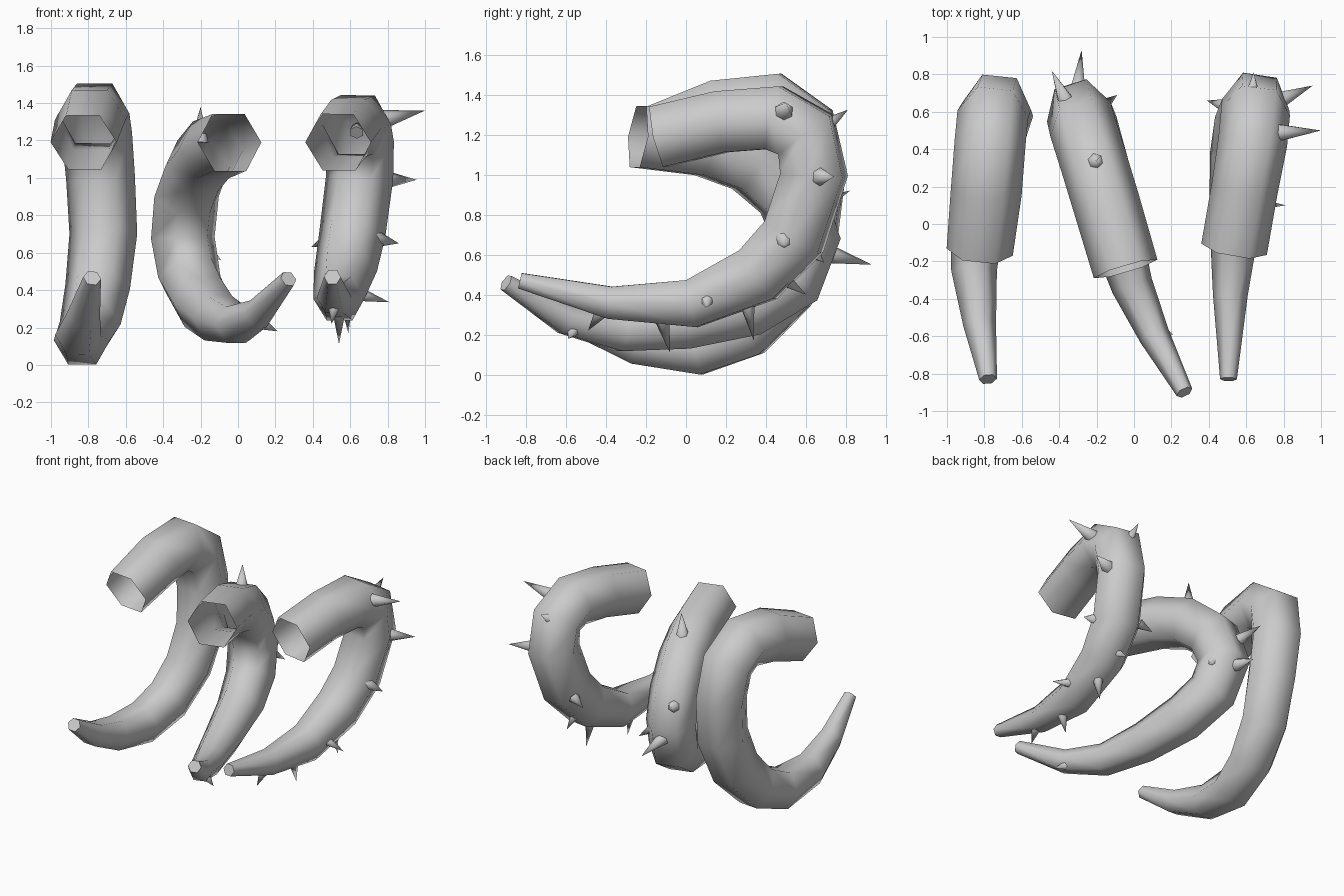
import bpy, bmesh, math
from mathutils import Vector

if "Cube" in bpy.data.objects:
    bpy.data.objects.remove(bpy.data.objects["Cube"])

SIDES = 6


def finish(bm, name, angle):
    bmesh.ops.recalc_face_normals(bm, faces=bm.faces[:])
    me = bpy.data.meshes.new(name)
    bm.to_mesh(me)
    bm.free()
    ob = bpy.data.objects.new(name, me)
    bpy.context.collection.objects.link(ob)
    bpy.ops.object.select_all(action='DESELECT')
    ob.select_set(True)
    bpy.context.view_layer.objects.active = ob
    bpy.ops.object.shade_smooth_by_angle(angle=math.radians(angle))
    return ob


def tentacle(name, path, lateral):
    """Six-sided tapering tube through (x, y, z, radius) points, open at the thick end."""
    bm = bmesh.new()
    pts = [Vector(p[:3]) for p in path]
    side = Vector(lateral).normalized()
    rings = []
    for i, c in enumerate(pts):
        a, b = pts[max(i - 1, 0)], pts[min(i + 1, len(pts) - 1)]
        t = (b - a).normalized()
        if 0 < i < len(pts) - 1:
            t = ((c - a).normalized() + (b - c).normalized()).normalized()
        u = (side - t * side.dot(t)).normalized()
        v = t.cross(u)
        r = path[i][3]
        rings.append([bm.verts.new(c + r * (u * math.cos(k * math.tau / SIDES)
                                            + v * math.sin(k * math.tau / SIDES)))
                      for k in range(SIDES)])
    for p, q in zip(rings, rings[1:]):
        for k in range(SIDES):
            j = (k + 1) % SIDES
            bm.faces.new((p[k], p[j], q[j], q[k]))
    bm.faces.new(rings[-1])
    return finish(bm, name, 65)


def spikes(name, items):
    """Cones from base point to tip point, roots sunk into the tube."""
    bm = bmesh.new()
    for base, tip, r in items:
        b, t = Vector(base), Vector(tip)
        d = (t - b).normalized()
        b = b - d * 0.03
        mat = d.to_track_quat('Z', 'Y').to_matrix().to_4x4()
        mat.translation = (b + t) / 2
        bmesh.ops.create_cone(bm, cap_ends=True, segments=6, radius1=r, radius2=0,
                              depth=(t - b).length, matrix=mat)
    return finish(bm, name, 65)


# Left tentacle, no spikes
tentacle("left_tentacle", [
    (-.825, -.15, 1.19, .178), (-.79, .17, 1.31, .19), (-.77, .43, 1.345, .19),
    (-.755, .585, 1.235, .19), (-.735, .63, 1.0, .185), (-.72, .595, .70, .182),
    (-.75, .485, .42, .175), (-.79, .30, .225, .165), (-.835, .06, .130, .15),
    (-.855, -.25, .160, .122), (-.825, -.54, .275, .088), (-.78, -.83, .465, .048)],
    (1, -.1, 0))

# Middle tentacle, turned outwards
tentacle("middle_tentacle", [
    (-.045, -.24, 1.19, .177), (-.145, .10, 1.15, .18), (-.215, .33, 1.065, .18),
    (-.275, .52, .90, .18), (-.295, .60, .68, .178), (-.26, .52, .47, .175),
    (-.19, .30, .335, .165), (-.105, -.02, .25, .14), (-.01, -.33, .215, .112),
    (.11, -.60, .275, .083), (.27, -.90, .46, .046)],
    (.95, .29, 0))

# Right tentacle
tentacle("right_tentacle", [
    (.535, -.135, 1.19, .178), (.59, .18, 1.265, .178), (.635, .44, 1.285, .185),
    (.65, .60, 1.20, .185), (.65, .64, 1.0, .182), (.61, .54, .69, .18),
    (.575, .36, .50, .17), (.54, .03, .355, .138), (.515, -.38, .36, .093),
    (.505, -.83, .47, .045)],
    (1, -.15, 0))

# Spikes of the middle tentacle
spikes("middle_spikes", [
    ((-.30, .73, .60), (-.28, .93, .55), .05),
    ((-.37, .67, .85), (-.44, .82, .92), .05),
    ((-.17, .63, .62), (-.09, .69, .56), .05),
    ((-.205, .335, 1.22), (-.20, .34, 1.38), .05),
    ((.15, -.57, .21), (.21, -.59, .18), .035)])

# Spikes of the right tentacle
spikes("right_spikes", [
    ((.81, .49, 1.32), (1.0, .50, 1.36), .05),
    ((.82, .68, .99), (.955, .74, .99), .048),
    ((.76, .49, .67), (.86, .49, .65), .05),
    ((.68, .105, .37), (.81, .10, .335), .037),
    ((.635, .72, 1.26), (.64, .81, 1.325), .04),
    ((.46, .64, .66), (.39, .66, .63), .04),
    ((.58, .31, .33), (.59, .34, .17), .04),
    ((.54, -.12, .28), (.54, -.08, .11), .045),
    ((.51, -.44, .29), (.50, -.49, .22), .035),
    ((.57, .50, .47), (.57, .60, .40), .04)])
